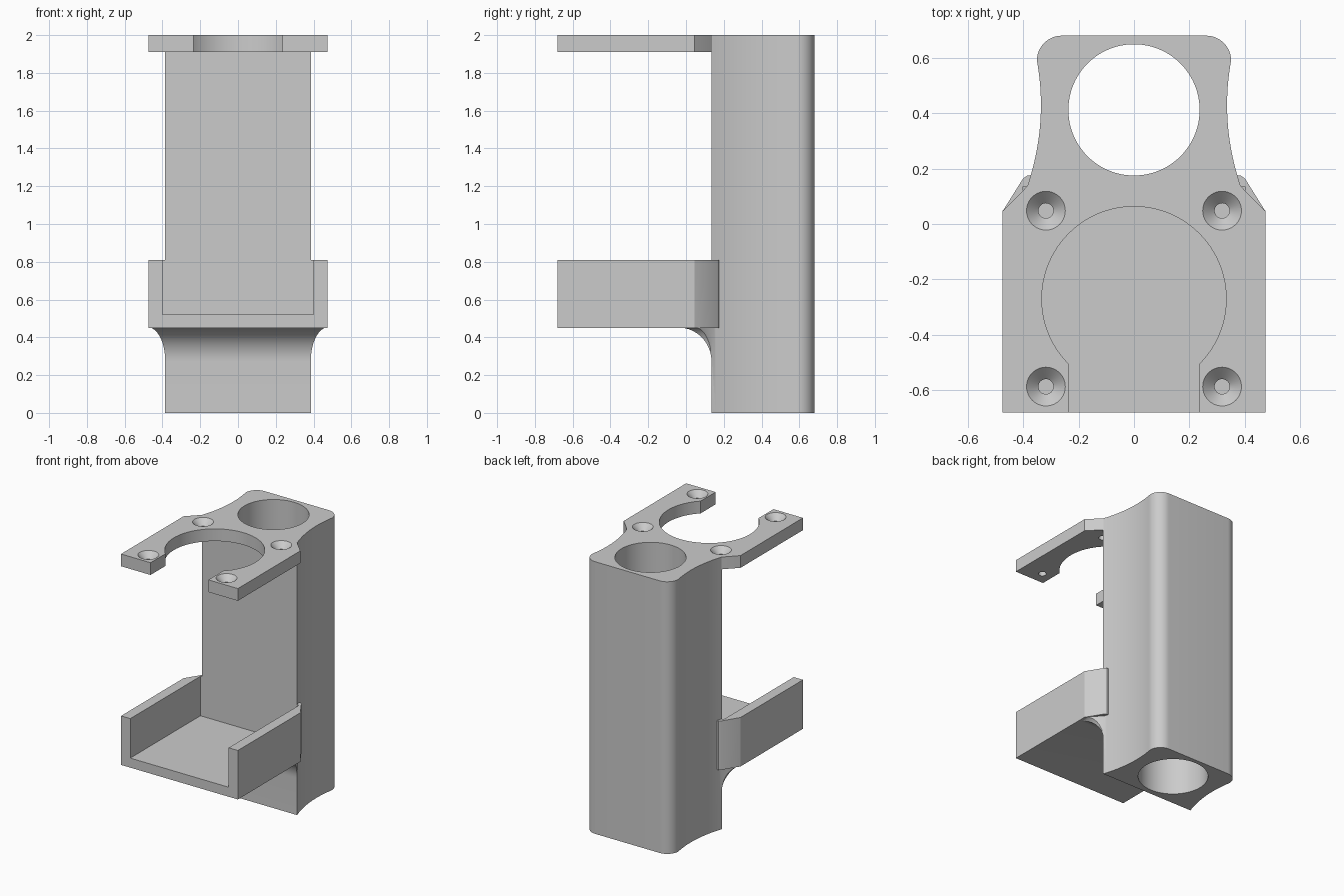
import bpy
import bmesh
from math import sin, cos, pi, sqrt

if "Cube" in bpy.data.objects:
    bpy.data.objects.remove(bpy.data.objects["Cube"], do_unlink=True)

grey = bpy.data.materials.new("light grey plastic")
grey.use_nodes = True
grey.diffuse_color = (0.6, 0.6, 0.6, 1)
grey.node_tree.nodes["Principled BSDF"].inputs["Base Color"].default_value = (0.6, 0.6, 0.6, 1)


def loft(name, rings):
    """Solid through a list of matching closed rings, from bottom to top."""
    bm = bmesh.new()
    rows = [[bm.verts.new(p) for p in ring] for ring in rings]
    n = len(rows[0])
    for low, high in zip(rows, rows[1:]):
        for i in range(n):
            j = (i + 1) % n
            bm.faces.new((low[i], low[j], high[j], high[i]))
    bm.faces.new(rows[0][::-1])
    bm.faces.new(rows[-1])
    bmesh.ops.recalc_face_normals(bm, faces=bm.faces)
    mesh = bpy.data.meshes.new(name)
    bm.to_mesh(mesh)
    bm.free()
    mesh.materials.append(grey)
    obj = bpy.data.objects.new(name, mesh)
    bpy.context.collection.objects.link(obj)
    return obj


def prism(name, outline, z0, z1):
    return loft(name, [[(x, y, z) for x, y in outline] for z in (z0, z1)])


def mirrored(right):
    """Close a right-hand half outline with its mirror image."""
    return right + [(-x, y) for x, y in reversed(right)]


def circle(cx, cy, r, n=64):
    return [(cx + r * cos(2 * pi * i / n), cy + r * sin(2 * pi * i / n)) for i in range(n)]


def combine(target, other, operation):
    """Merge or cut another solid, then drop it."""
    mod = target.modifiers.new("join", "BOOLEAN")
    mod.operation = operation
    mod.solver = "EXACT"
    mod.object = other
    bpy.context.view_layer.objects.active = target
    bpy.ops.object.modifier_apply(modifier=mod.name)
    bpy.data.objects.remove(other, do_unlink=True)


# Column with hollowed sides and rounded rear corners
waist = [0.135 + 0.455 * i / 20 for i in range(21)]
side = [(0.336 + 0.57 * (y - 0.43) ** 2, y) for y in waist]
edge = side[-1][0]
corner = [(edge - 0.09 + 0.09 * cos(a), 0.59 + 0.09 * sin(a))
          for a in (pi / 2 * i / 12 for i in range(1, 13))]
body = prism("sensor_bracket", mirrored(side + corner), 0, 2)

# Upper mounting plate with keyhole slot
plate = prism("mounting_plate",
              mirrored([(0.475, -0.68), (0.475, 0.045), (0.385, 0.137), (0.3, 0.2)]), 1.91, 2)
combine(plate, prism("round_cutout", circle(0, -0.27, 0.333, 96), 1.8, 2.1), "DIFFERENCE")
combine(plate, prism("slot_cutout", mirrored([(0.235, -0.8), (0.235, -0.4)]), 1.8, 2.1),
        "DIFFERENCE")

# Lower tray with side walls wrapping the column corners
tray = prism("tray", mirrored([(0.475, -0.68), (0.475, 0.045), (0.4, 0.165), (0.385, 0.175),
                               (0.3, 0.175)]), 0.45, 0.81)
combine(tray, prism("tray_cutout", mirrored([(0.4, -0.8), (0.4, 0.135)]), 0.52, 0.9),
        "DIFFERENCE")

# Flared support under the tray
rings = []
for i in range(17):
    a = pi / 2 * i / 16
    flare = 1 - cos(a)
    x, y = 0.385 + 0.09 * flare, 0.135 - 0.175 * flare
    z = 0.272 + 0.18 * sin(a)
    rings.append([(px, py, z) for px, py in mirrored(
        [(x, y), (x, 0.136 - 0.088 * flare), (0.37, 0.16), (0.3, 0.2)])])
support = loft("tray_support", rings)

for part in (plate, support, tray):
    combine(body, part, "UNION")

# Bore through the column
combine(body, prism("bore", circle(0, 0.412, 0.237, 96), -0.1, 2.1), "DIFFERENCE")

# Countersunk screw holes
for x in (-0.318, 0.318):
    for y in (-0.587, 0.048):
        profile = [(0.027, 1.85), (0.027, 1.957), (0.07, 2), (0.07, 2.05)]
        screw = loft("screw_hole", [[(px, py, z) for px, py in circle(x, y, r, 40)]
                                    for r, z in profile])
        combine(body, screw, "DIFFERENCE")

bpy.ops.object.select_all(action="DESELECT")
body.name = "holder_bracket"
body.select_set(True)
bpy.context.view_layer.objects.active = body
bpy.ops.object.shade_smooth_by_angle(angle=pi / 6)
